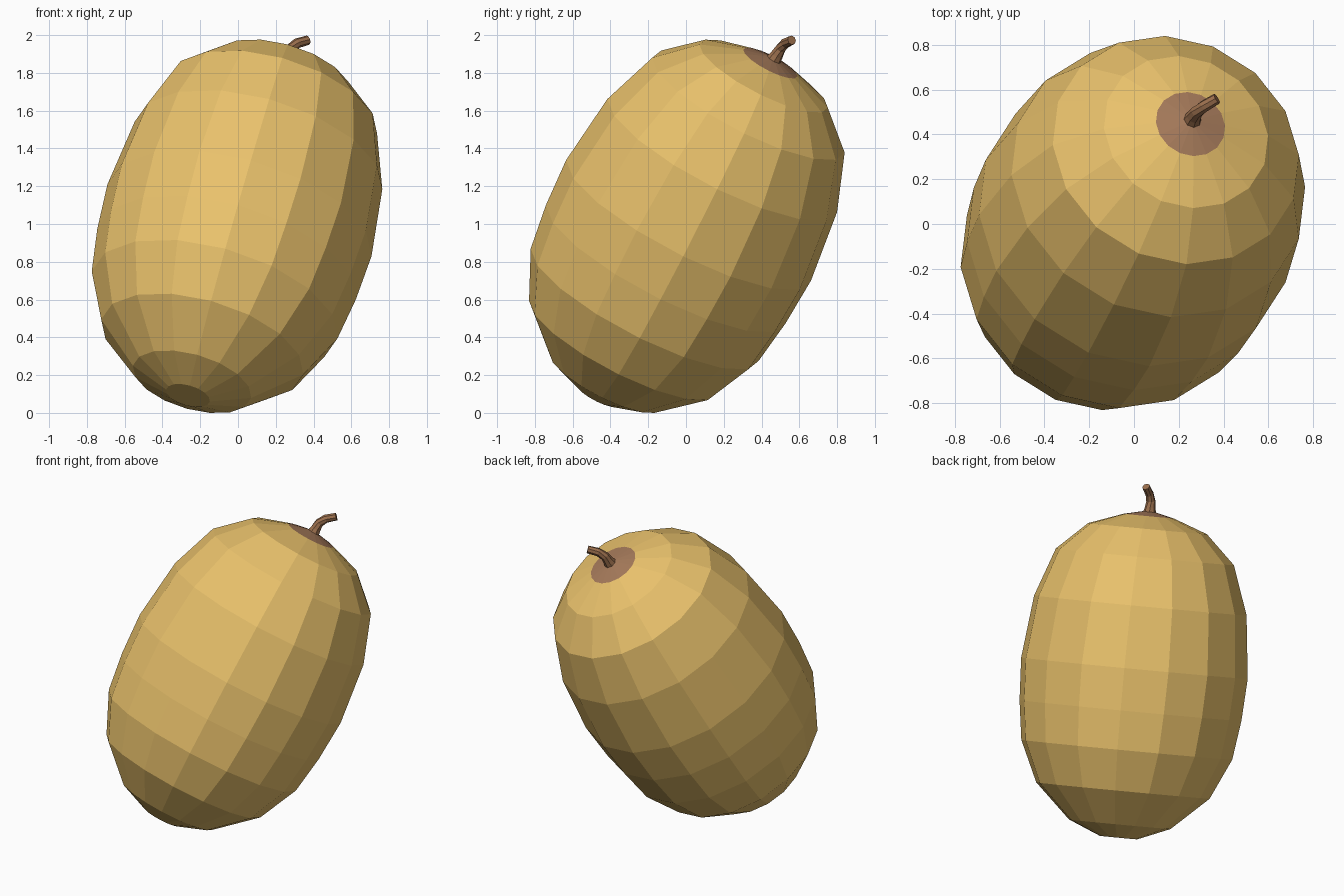
import bpy, bmesh, math
from mathutils import Vector, Matrix

if "Cube" in bpy.data.objects:
    bpy.data.objects.remove(bpy.data.objects["Cube"])

AXIS = Vector((0.252, 0.446, 0.858)).normalized()
SIDES = 16


def material(name, color):
    m = bpy.data.materials.new(name)
    m.diffuse_color = (*color, 1)
    m.use_nodes = True
    m.node_tree.nodes["Principled BSDF"].inputs["Base Color"].default_value = m.diffuse_color
    return m


def frame(axis):
    # front-facing and sideways directions square to the axis
    f = Vector((0, -1, 0))
    f = (f - axis * f.dot(axis)).normalized()
    return f, axis.cross(f).normalized() * (1 if axis.cross(f).x > 0 else -1)


def ring(bm, centre, axis, radius, sides, phase=0.0):
    f, e = frame(axis)
    angles = [phase + 2 * math.pi * i / sides for i in range(sides)]
    return [bm.verts.new(centre + (f * math.cos(a) + e * math.sin(a)) * radius) for a in angles]


def loft(name, rings, sides, mat, phase=0.0, cap_start=True, cap_end=True):
    # rings: (centre, axis, radius)
    bm = bmesh.new()
    loops = [ring(bm, c, a, r, sides, phase) for c, a, r in rings]
    for lo, hi in zip(loops, loops[1:]):
        for i in range(sides):
            j = (i + 1) % sides
            bm.faces.new((lo[i], lo[j], hi[j], hi[i]))
    if cap_start:
        bm.faces.new(loops[0][::-1])
    if cap_end:
        bm.faces.new(loops[-1])
    bmesh.ops.recalc_face_normals(bm, faces=bm.faces)
    mesh = bpy.data.meshes.new(name)
    bm.to_mesh(mesh)
    bm.free()
    mesh.materials.append(mat)
    obj = bpy.data.objects.new(name, mesh)
    bpy.context.collection.objects.link(obj)
    return obj


tan = material("tan_skin", (0.82, 0.54, 0.15))
brown = material("brown_crown", (0.37, 0.19, 0.10))
bark = material("brown_stem", (0.33, 0.16, 0.075))

# Fruit body and crown: one tilted lathe profile (distance along axis, radius)
profile = [(-1.05, 0.12), (-0.965, 0.325), (-0.75, 0.555), (-0.49, 0.675), (-0.24, 0.71),
           (0.03, 0.725), (0.43, 0.68), (0.74, 0.57), (0.92, 0.38), (1.0, 0.16), (1.03, 0.03)]
mid = Vector((0, 0, 1))
body_rings = [(mid + AXIS * s, AXIS, r) for s, r in profile]
body = loft("fruit_body", body_rings, SIDES, tan, math.radians(-2.5))

# Brown crown on the top faces of the body
body.data.materials.append(brown)
for p in body.data.polygons:
    if (p.center - mid).dot(AXIS) > 1.0:
        p.material_index = 1

# Stem: bent tapering tube
path = [(0.256, 0.455, 1.86), (0.268, 0.48, 1.90), (0.28, 0.50, 1.935),
        (0.312, 0.525, 1.963), (0.37, 0.56, 1.98)]
radii = [0.045, 0.034, 0.029, 0.027, 0.025]
pts = [Vector(p) for p in path]
stem_rings = []
for i, p in enumerate(pts):
    d = (pts[min(i + 1, len(pts) - 1)] - pts[max(i - 1, 0)]).normalized()
    stem_rings.append((p, d, radii[i]))
loft("stem", stem_rings, 8, bark)

# Rest the fruit on the ground
low = min(v.co.z for v in body.data.vertices)
for o in bpy.data.objects:
    o.data.transform(Matrix.Translation((0, 0, -low)))
